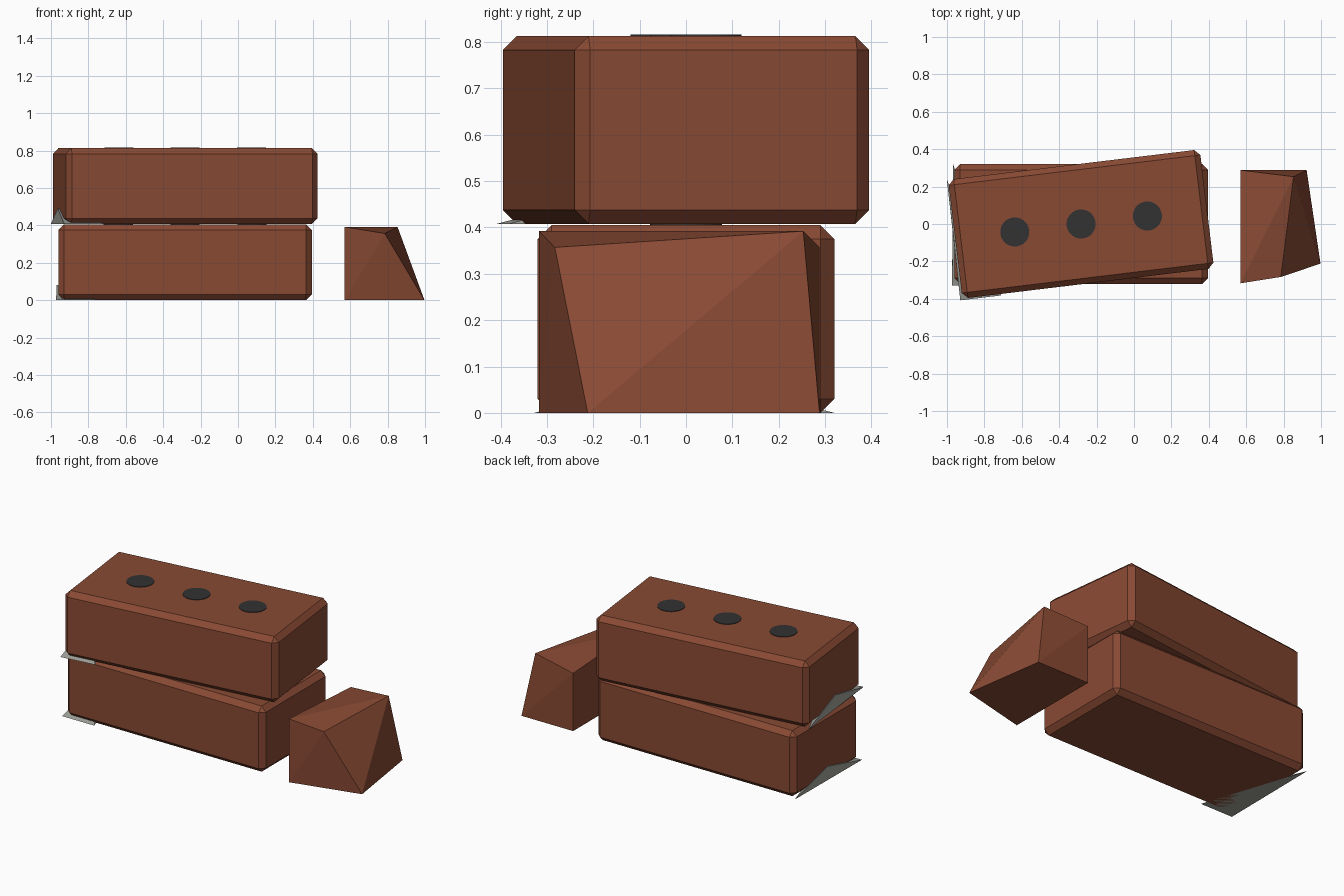
import bpy, bmesh, math
from mathutils import Vector, Matrix

if "Cube" in bpy.data.objects:
    bpy.data.objects.remove(bpy.data.objects["Cube"])


def material(name, rgb):
    m = bpy.data.materials.new(name)
    m.diffuse_color = (*rgb, 1)
    m.use_nodes = True
    m.node_tree.nodes["Principled BSDF"].inputs["Base Color"].default_value = m.diffuse_color
    return m


BRICK = material("brick_red", (0.25, 0.068, 0.034))
HOLE = material("hole_dark", (0.032, 0.032, 0.032))
MORTAR = material("mortar_grey", (0.36, 0.36, 0.33))

CENTRE = Vector((-0.283, 0.0, 0.0))
L, W, H = 1.355, 0.64, 0.405


def add_object(name, bm, mat, matrix=Matrix()):
    bmesh.ops.recalc_face_normals(bm, faces=bm.faces)
    mesh = bpy.data.meshes.new(name)
    bm.to_mesh(mesh)
    bm.free()
    mesh.materials.append(mat)
    ob = bpy.data.objects.new(name, mesh)
    ob.matrix_world = matrix
    bpy.context.collection.objects.link(ob)
    return ob


def hull(name, points, mat, matrix=Matrix()):
    bm = bmesh.new()
    for p in points:
        bm.verts.new(p)
    bmesh.ops.convex_hull(bm, input=bm.verts)
    return add_object(name, bm, mat, matrix)


def brick_course(label, z, angle):
    place = Matrix.Translation(CENTRE + Vector((0, 0, z))) @ Matrix.Rotation(angle, 4, 'Z')

    # chamfered brick
    bm = bmesh.new()
    bmesh.ops.create_cube(bm, size=1, matrix=Matrix.Translation((0, 0, H / 2)) @ Matrix.Diagonal((L, W, H, 1)))
    bmesh.ops.bevel(bm, geom=bm.edges[:], offset=0.03, segments=1, affect='EDGES', profile=0.5)
    add_object(label + "_brick", bm, BRICK, place)

    # three round holes, as thin dark plates
    bm = bmesh.new()
    for i in (-1, 0, 1):
        bmesh.ops.create_cone(bm, cap_ends=True, segments=24, radius1=0.078, radius2=0.078,
                              depth=0.006, matrix=Matrix.Translation((i * 0.357, 0, H)))
    add_object(label + "_core_holes", bm, HOLE, place)

    # mortar remnant: flat wedge poking out at the left end
    hull(label + "_mortar", [(-0.684, 0.32, 0), (-0.69, -0.328, 0),
                             (-0.47, -0.328, 0), (-0.686, 0.0, 0.083)], MORTAR, place)


brick_course("lower", 0.0, 0.0)
brick_course("upper", 0.408, 0.12)

# broken half brick lying to the right
hull("broken_brick", [
    (0.57, -0.317, 0), (0.57, -0.317, 0.392), (0.57, 0.288, 0), (0.57, 0.288, 0.357),
    (0.785, -0.283, 0.357), (0.853, 0.253, 0.392), (0.997, -0.212, 0), (0.923, 0.288, 0)], BRICK)
